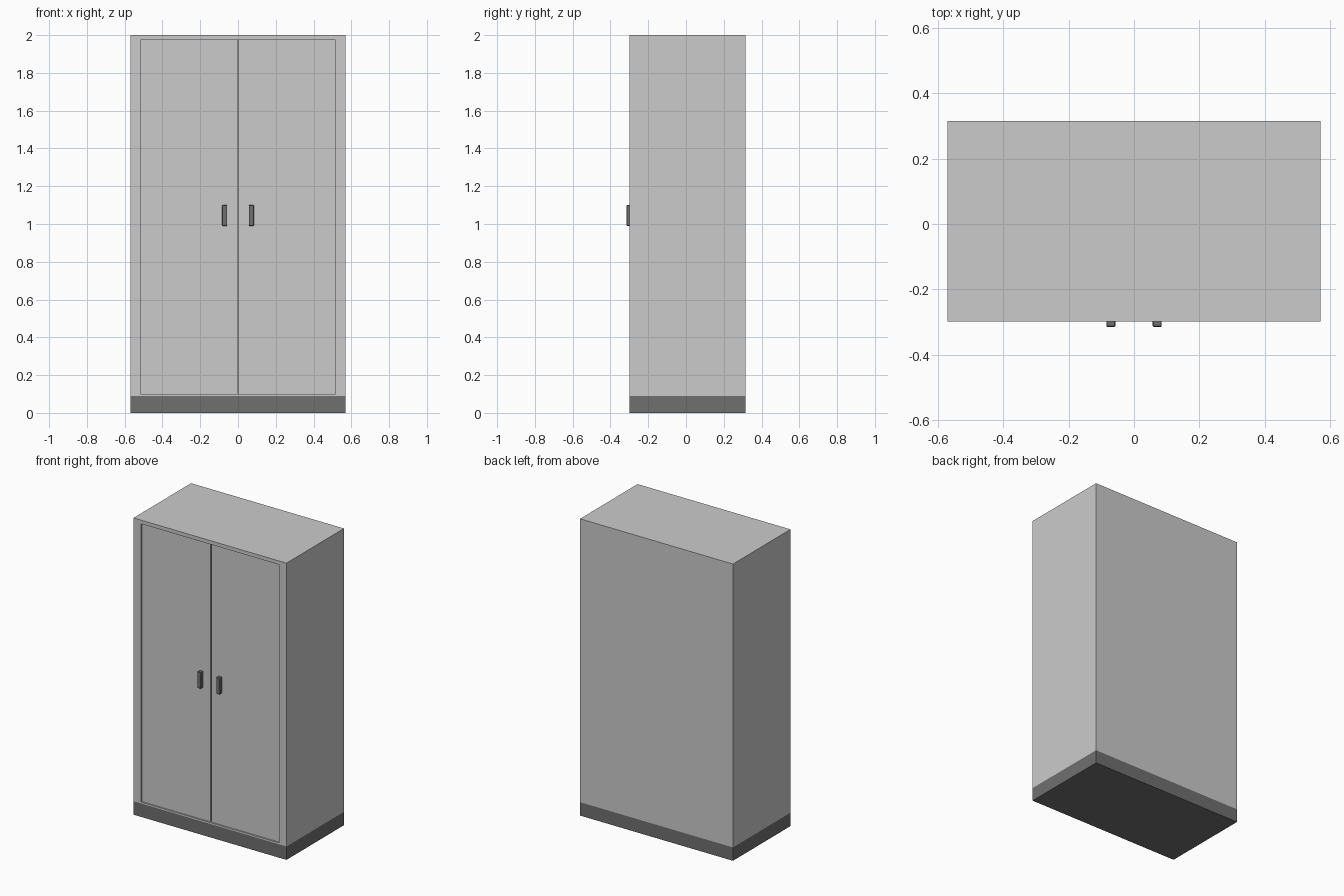
import bpy

if "Cube" in bpy.data.objects:
    bpy.data.objects.remove(bpy.data.objects["Cube"])

FRONT, BACK = -0.298, 0.314
HALF_W = 0.57


def box(name, lo, hi, mat=None):
    """Axis-aligned box between two corners."""
    size = [b - a for a, b in zip(lo, hi)]
    mid = [(a + b) / 2 for a, b in zip(lo, hi)]
    bpy.ops.mesh.primitive_cube_add(size=1, location=mid)
    ob = bpy.context.object
    ob.name = name
    ob.scale = size
    bpy.ops.object.transform_apply(location=False, rotation=False, scale=True)
    if mat:
        ob.data.materials.append(mat)
    return ob


dark = bpy.data.materials.new("dark_grey")
dark.diffuse_color = (0.16, 0.16, 0.16, 1)
dark.use_nodes = True
dark.node_tree.nodes["Principled BSDF"].inputs["Base Color"].default_value = dark.diffuse_color

# Plinth and cabinet body
box("plinth", (-HALF_W, FRONT, 0), (HALF_W, BACK, 0.09), dark)
body = box("cabinet_body", (-HALF_W, FRONT, 0.09), (HALF_W, BACK, 2.0))

# Shallow door opening cut into the front
cutter = box("door_opening_cutter", (-0.515, FRONT - 0.1, 0.10), (0.515, FRONT + 0.03, 1.975))
cutter.hide_render = True
cutter.hide_viewport = True
cut = body.modifiers.new("door_opening", "BOOLEAN")
cut.operation = "DIFFERENCE"
cut.solver = "EXACT"
cut.object = cutter

# Paired doors, set slightly back, with a narrow centre gap, and their handles
door_front = FRONT + 0.009
for side, s in (("left", -1), ("right", 1)):
    x0, x1 = sorted((s * 0.003, s * 0.515))
    box(side + "_door", (x0, door_front, 0.10), (x1, FRONT + 0.03, 1.975))
    h0, h1 = sorted((s * 0.057, s * 0.084))
    handle = box(side + "_handle", (h0, -0.314, 0.99), (h1, door_front + 0.002, 1.10), dark)
    bev = handle.modifiers.new("soft_edges", "BEVEL")
    bev.width = 0.002
    bev.segments = 1
